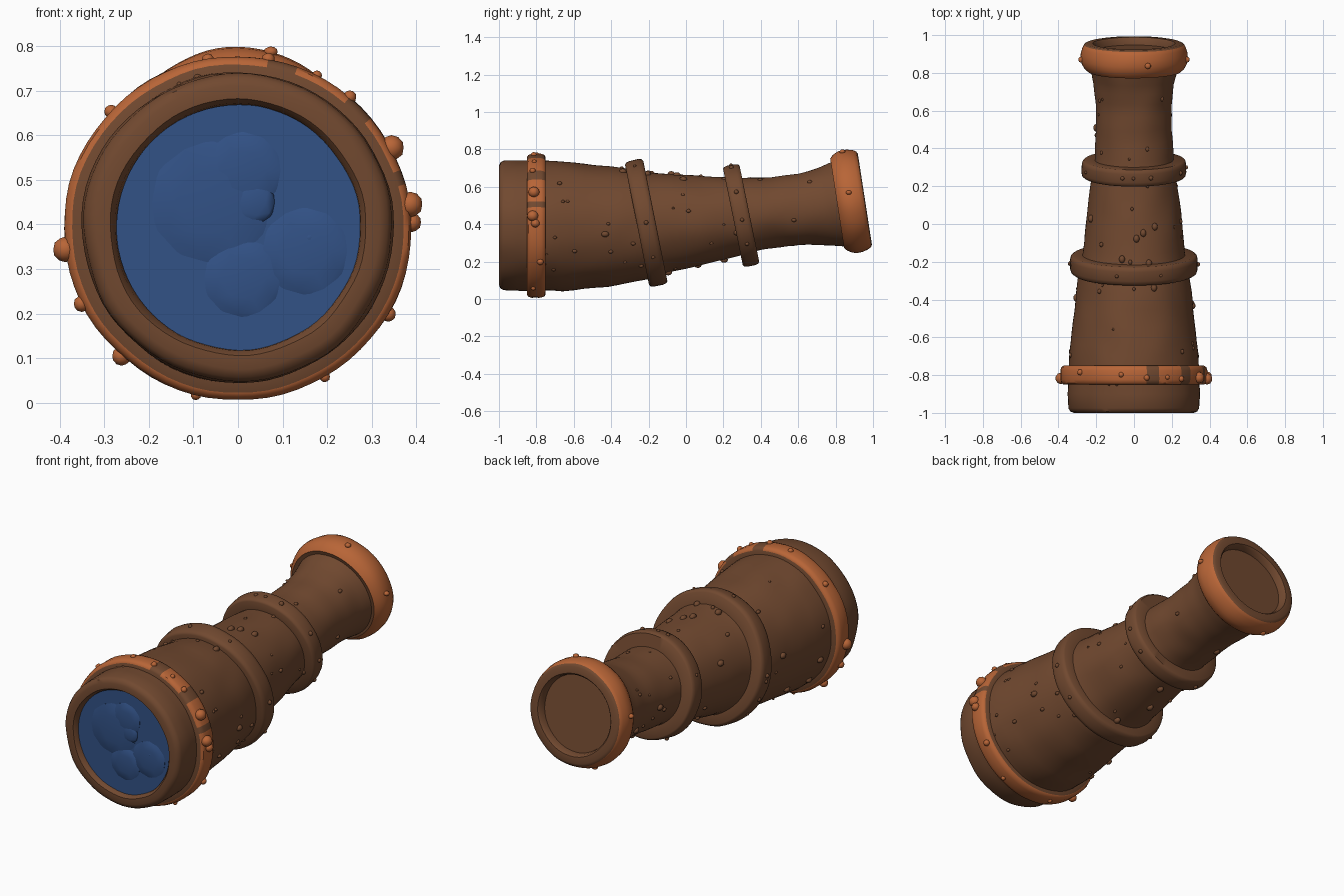
import bpy, bmesh, math, random
from mathutils import Vector, Matrix, noise

random.seed(4)
SIDES = 72

if "Cube" in bpy.data.objects:
    bpy.data.objects.remove(bpy.data.objects["Cube"], do_unlink=True)


def material(name, rgb):
    m = bpy.data.materials.new(name)
    m.use_nodes = True
    m.diffuse_color = (*rgb, 1)
    m.node_tree.nodes["Principled BSDF"].inputs["Base Color"].default_value = (*rgb, 1)
    return m


BROWN = material("brown leather", (0.165, 0.066, 0.029))
ORANGE = material("copper", (0.48, 0.13, 0.038))
BLUE = material("blue glass", (0.032, 0.084, 0.24))


def finish(name, bm, mats, angle=40):
    mesh = bpy.data.meshes.new(name)
    bm.to_mesh(mesh)
    bm.free()
    for m in mats:
        mesh.materials.append(m)
    obj = bpy.data.objects.new(name, mesh)
    bpy.context.collection.objects.link(obj)
    bpy.ops.object.select_all(action='DESELECT')
    obj.select_set(True)
    bpy.context.view_layer.objects.active = obj
    bpy.ops.object.shade_smooth_by_angle(angle=math.radians(angle))
    return obj


def point(station, a):
    """Point at angle a on a tilted ellipse: top y, top z, bottom y, bottom z, half width."""
    ty, tz, by, bz, rx = station
    s = math.sin(a) / 2
    return Vector((rx * math.cos(a), (ty + by) / 2 + (ty - by) * s,
                   (tz + bz) / 2 + (tz - bz) * s))


def loft(name, stations, copper_rule=None, wobble=0.005):
    bm = bmesh.new()
    rings = []
    for st in stations:
        c = (point(st, 0) + point(st, math.pi)) / 2
        ring = []
        for k in range(SIDES):
            p = point(st, math.tau * k / SIDES)
            # Hand-worn unevenness, radial only
            ring.append(bm.verts.new(p + (p - c).normalized() * wobble * noise.noise(p * 7)))
        rings.append(ring)
    for i, (r0, r1) in enumerate(zip(rings, rings[1:])):
        for k in range(SIDES):
            n = (k + 1) % SIDES
            f = bm.faces.new((r0[k], r0[n], r1[n], r1[k]))
            if copper_rule and copper_rule(i, 360 * k / SIDES):
                f.material_index = 1
    bm.faces.new(rings[0])
    bm.faces.new(rings[-1])
    bmesh.ops.recalc_face_normals(bm, faces=bm.faces)
    return finish(name, bm, [BROWN, ORANGE])


def band(name, station, profile, copper_rule=None):
    """Collar around a tilted ellipse; profile rows are axial offset and scale."""
    ty, tz, by, bz, rx = station
    axis = Vector((0, tz - bz, by - ty)).normalized()
    cy, cz = (ty + by) / 2, (tz + bz) / 2
    rows = []
    for off, s in profile:
        y, z = cy + axis.y * off, cz + axis.z * off
        hy, hz = (ty - by) / 2 * s, (tz - bz) / 2 * s
        rows.append((y + hy, z + hz, y - hy, z - hz, rx * s))
    return loft(name, rows, copper_rule)


def collar(width, depth):
    h = width / 2
    return [(-h, 1 - depth), (-h, 0.955), (-h * .85, 0.985), (-h * .5, 1),
            (h * .5, 1), (h * .85, 0.985), (h, 0.955), (h, 1 - depth)]


def blobs(name, items, mat):
    """Many small squashed balls in one object: centre, three radii."""
    bm = bmesh.new()
    for c, size in items:
        mtx = Matrix.Translation(c) @ Matrix.Diagonal((*size, 1))
        bmesh.ops.create_icosphere(bm, subdivisions=2, radius=1, matrix=mtx)
    return finish(name, bm, [mat], 60)


# Barrel: flat front rim, then a bent taper towards the eyepiece
rim = [(-0.955, 0.272), (-0.985, 0.277), (-1.0, 0.288), (-1.0, 0.318), (-0.992, 0.336), (-0.975, 0.345)]
barrel = [(y, 0.394 + r, y, 0.394 - r, r) for y, r in rim]
tube = [
    (-0.90, 0.741, -0.90, 0.047, 0.350),
    (-0.70, 0.738, -0.66, 0.044, 0.342),
    (-0.50, 0.720, -0.42, 0.066, 0.315),
    (-0.33, 0.700, -0.20, 0.103, 0.292),
    (-0.22, 0.680, -0.08, 0.145, 0.270),
    (0.00, 0.662, 0.12, 0.188, 0.248),
    (0.19, 0.652, 0.29, 0.232, 0.225),
    (0.29, 0.645, 0.40, 0.262, 0.207),
    (0.45, 0.650, 0.54, 0.283, 0.200),
    (0.60, 0.672, 0.66, 0.290, 0.200),
    (0.71, 0.702, 0.77, 0.286, 0.212),
    (0.79, 0.735, 0.86, 0.280, 0.232),
]


def tube_at(t):
    i = min(int(t), len(tube) - 2)
    return [a + (b - a) * (t - i) for a, b in zip(tube[i], tube[i + 1])]


fine = [tube_at(i / 4) for i in range(4 * (len(tube) - 1) + 1)]
loft("barrel", barrel + fine, wobble=0.006)


# Copper front band with worn gaps, showing leather between
def front_copper(i, deg):
    worn = any(a < deg < b for a, b in ((38, 46), (66, 76), (12, 19)))
    return 1 <= i <= 5 and not worn


band("front_band", (-0.8, 0.776, -0.8, 0.006, 0.390), collar(0.1, 0.16), front_copper)

# Two slanted leather collars
band("middle_collar", (-0.28, 0.742, -0.145, 0.068, 0.338), collar(0.1, 0.22))
band("rear_collar", (0.24, 0.716, 0.35, 0.178, 0.277), collar(0.09, 0.28))

# Eyepiece: flared copper cup with a leather lip and recessed floor
band("eyepiece", (0.83, 0.795, 0.915, 0.246, 0.283),
     [(-0.06, 0.75), (-0.065, 0.87), (-0.05, 0.93), (-0.025, 0.98), (0.0, 1), (0.03, 0.995),
      (0.06, 0.965), (0.078, 0.93), (0.085, 0.88), (0.085, 0.76), (0.075, 0.73), (0.045, 0.71)],
     lambda i, deg: 1 <= i <= 6)

# Lens disc with shallow swirling relief
bm = bmesh.new()
bmesh.ops.create_cone(bm, cap_ends=True, segments=SIDES, radius1=0.276, radius2=0.276, depth=0.02,
                      matrix=Matrix.Translation((0.003, -0.965, 0.393)) @ Matrix.Rotation(math.pi / 2, 4, 'X'))
finish("lens", bm, [BLUE])
relief = [(-0.06, 0.45, 0.14), (0.01, 0.52, 0.09), (0.15, 0.34, 0.10),
          (0.01, 0.28, 0.09), (0.03, 0.45, 0.055), (0.16, 0.37, 0.016)]
blobs("lens_relief", [(Vector((x, -0.974, z)), (r, 0.012, r)) for x, z, r in relief], BLUE)

# Copper studs on the front band: angle in degrees, size
studs = [(28, .034), (8, .034), (2, .026), (187, .034), (206, .022), (228, .026), (330, .02),
         (137, .018), (256, .014), (80, .018), (100, .016), (63, .014), (300, .014), (50, .018)]
items = []
for deg, r in studs:
    p = point((-0.8, 0.776, -0.8, 0.006, 0.390), math.radians(deg))
    p.y += random.uniform(-0.025, 0.025)
    items.append((p, (r * .85, r * .9, r * .85)))
for deg in (10, 75, 170, 250):
    p = point((0.835, 0.797, 0.92, 0.246, 0.284), math.radians(deg))
    items.append((p, (0.016, 0.016, 0.012)))
blobs("copper_studs", items, ORANGE)

# Small leather warts scattered over the barrel
warts = []
for _ in range(75):
    st = tube_at(random.uniform(0.2, 9.5) ** 1.0)
    p = point(st, random.uniform(0, math.tau))
    r = random.choice((0.006, 0.008, 0.010, 0.016))
    warts.append((p, (r, r * 1.3, r)))
# A few warts on the slanted collars
for st in ((-0.28, 0.742, -0.145, 0.068, 0.338), (0.24, 0.716, 0.35, 0.178, 0.277)):
    for _ in range(9):
        r = random.uniform(0.007, 0.013)
        p = point(st, random.uniform(0, math.tau))
        warts.append((p, (r, r, r)))
blobs("leather_warts", warts, BROWN)
